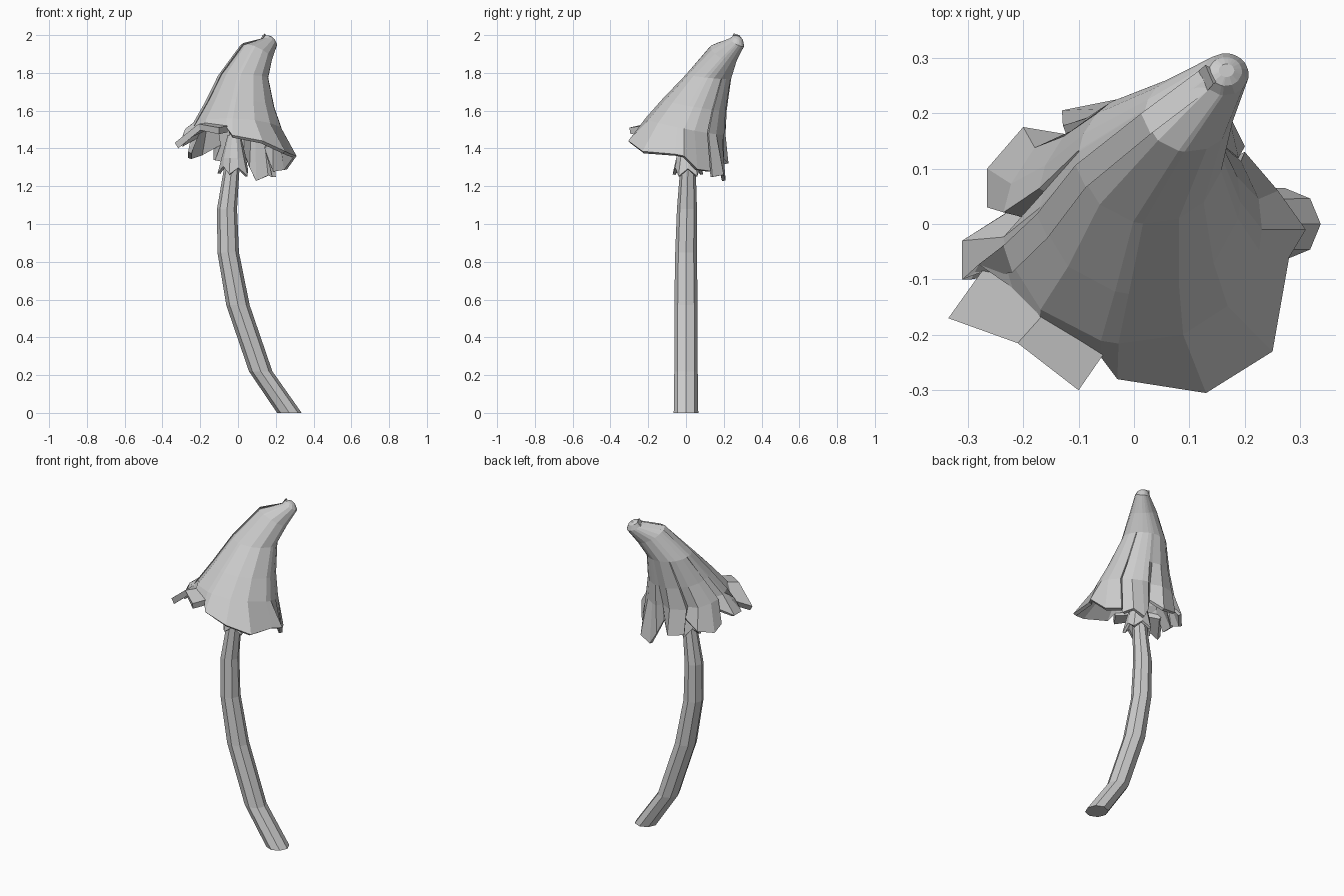
import bpy
import bmesh
import math

cube = bpy.data.objects.get("Cube")
if cube:
    bpy.data.objects.remove(cube, do_unlink=True)

# Single flat colour
grey = bpy.data.materials.new("pale_grey")
grey.use_nodes = True
grey.diffuse_color = (0.6, 0.6, 0.6, 1)
grey.node_tree.nodes["Principled BSDF"].inputs["Base Color"].default_value = grey.diffuse_color


def ring(centre, z, rx, ry, slope_x, slope_y, angles, pulls=None):
    """Tilted ellipse sampled at the given angles, with optional radius factors."""
    points = []
    for i, angle in enumerate(angles):
        pull = pulls[i] if pulls else 1
        dx, dy = rx * pull * math.cos(angle), ry * pull * math.sin(angle)
        points.append((centre[0] + dx, centre[1] + dy, z + slope_x * dx + slope_y * dy))
    return points


def loft(name, rows, closed=True, cap_top=False, cap_bottom=False, thickness=0):
    """Skin rows of points listed from top to bottom, counterclockwise from above."""
    bm = bmesh.new()
    grid = [[bm.verts.new(point) for point in row] for row in rows]
    count = len(grid[0])
    for upper, lower in zip(grid, grid[1:]):
        for i in range(count if closed else count - 1):
            j = (i + 1) % count
            bm.faces.new((upper[i], lower[i], lower[j], upper[j]))
    if cap_top:
        bm.faces.new(grid[0])
    if cap_bottom:
        bm.faces.new(list(reversed(grid[-1])))
    mesh = bpy.data.meshes.new(name)
    bm.to_mesh(mesh)
    bm.free()
    mesh.materials.append(grey)
    obj = bpy.data.objects.new(name, mesh)
    bpy.context.collection.objects.link(obj)
    if thickness:
        shell = obj.modifiers.new("Shell", "SOLIDIFY")
        shell.thickness = thickness
        shell.offset = -1
    return obj


# Curved eight-sided stem: x, y, z, radius
octagon = [math.tau * i / 8 for i in range(8)]
stem_path = [
    (0, 0.02, 1.6, 0.03), (-0.035, 0.01, 1.28, 0.042), (-0.058, 0.005, 1.08, 0.053),
    (-0.052, 0, 0.85, 0.057), (0, 0, 0.57, 0.062), (0.12, 0, 0.22, 0.062), (0.272, 0, 0, 0.065),
]
loft("stem", [ring((x, y), z, r, r, 0, 0, octagon) for x, y, z, r in stem_path],
     cap_top=True, cap_bottom=True)

# Ragged collar under the cap
collar_angles = [math.tau * i / 10 for i in range(10)]
collar_tips = [1 if i % 2 else 0.82 for i in range(10)]
collar_top = ring((-0.02, 0.015), 1.47, 0.035, 0.035, 0, 0, collar_angles)
collar_middle = ring((-0.022, 0.01), 1.35, 0.065, 0.065, 0, 0, collar_angles)
collar_rim = ring((-0.02, 0.01), 1.26, 0.088, 0.085, -0.1, 0, collar_angles, collar_tips)
collar_rim = [(x, y, z if i % 2 else z + 0.04) for i, (x, y, z) in enumerate(collar_rim)]
loft("collar", [collar_top, collar_middle, collar_rim], thickness=0.015)

# Torn cap rim, counterclockwise from the left side, with slits between the pleats
rim = [
    (0.31, -0.01, 1.36), (0.26, 0.06, 1.29), (0.2, 0.13, 1.28), (0.16, 0.11, 1.4),
    (0.2, 0.14, 1.25), (0.17, 0.2, 1.26), (0.1, 0.21, 1.23), (0.06, 0.2, 1.3),
    (0.03, 0.17, 1.38), (-0.03, 0.225, 1.32), (-0.13, 0.205, 1.34), (-0.11, 0.16, 1.42),
    (-0.2, 0.175, 1.37), (-0.265, 0.1, 1.35), (-0.265, 0.03, 1.38), (-0.23, 0.02, 1.46),
    (-0.31, -0.03, 1.42), (-0.31, -0.1, 1.42), (-0.265, -0.07, 1.49), (-0.17, -0.17, 1.53),
    (-0.06, -0.24, 1.51), (-0.03, -0.28, 1.47), (0.13, -0.305, 1.44), (0.25, -0.23, 1.385),
    (0.28, -0.06, 1.37),
]
slits = (3, 8, 11, 15)
rim_angles = [math.atan2(y, x) for x, y, z in rim]

# Bent cap, swept from the leaning tip down to the rim; last value is the slit depth
cap_sections = [
    ((0.167, 0.277), 1.993, 0.014, 0.012, -0.3, -0.3, 0),
    ((0.165, 0.275), 1.985, 0.03, 0.026, -0.3, -0.4, 0),
    ((0.165, 0.27), 1.962, 0.042, 0.038, -0.3, -0.5, 0),
    ((0.1, 0.2), 1.905, 0.08, 0.07, -0.44, -0.46, 0),
    ((0.03, 0.12), 1.78, 0.13, 0.12, -0.05, -0.1, 0),
    ((0.01, 0.045), 1.63, 0.182, 0.172, -0.06, -0.17, 0.05),
    ((-0.003, -0.003), 1.515, 0.234, 0.214, -0.05, -0.2, 0.14),
]
cap_rows = []
for *shape, depth in cap_sections:
    pulls = [1 - depth if i in slits else 1 for i in range(len(rim))]
    cap_rows.append(ring(*shape, rim_angles, pulls))
loft("cap", cap_rows + [rim], cap_top=True, thickness=0.02)

# Curled flap at the front right of the rim
flap_inner = [(-0.26, -0.065, 1.49), (-0.165, -0.165, 1.535), (-0.055, -0.235, 1.52)]
flap_outer = [(-0.335, -0.17, 1.43), (-0.21, -0.215, 1.53), (-0.1, -0.3, 1.51)]
loft("curled_flap", [flap_inner, flap_outer], closed=False, thickness=0.035)
